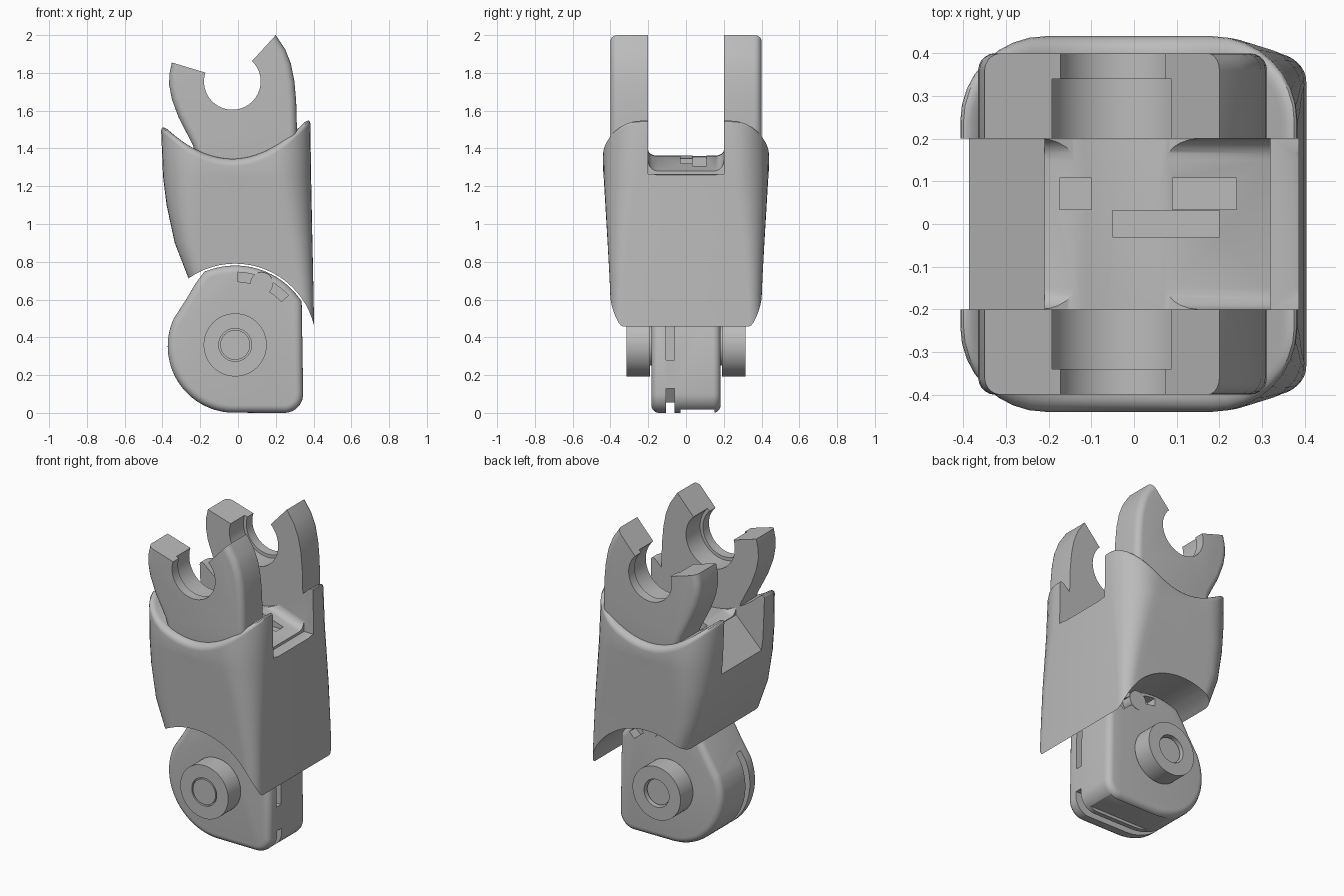
import bpy, bmesh
from math import cos, sin, radians

cube = bpy.data.objects.get("Cube")
if cube:
    bpy.data.objects.remove(cube, do_unlink=True)

GREY = (0.5, 0.5, 0.5, 1)
mat = bpy.data.materials.new("plain grey")
mat.use_nodes = True
mat.diffuse_color = GREY
mat.node_tree.nodes["Principled BSDF"].inputs["Base Color"].default_value = GREY

PIVOT = (-0.015, 0.36)
BORE = (-0.03, 1.755)


def arc(centre, r, a0, a1, n=24):
    angles = [radians(a0 + (a1 - a0) * i / n) for i in range(n + 1)]
    return [(centre[0] + r * cos(a), centre[1] + r * sin(a)) for a in angles]


def circle(centre, r, n=64):
    return arc(centre, r, 0, 360, n)[:-1]


def finish(name, bm):
    bmesh.ops.recalc_face_normals(bm, faces=bm.faces)
    me = bpy.data.meshes.new(name)
    bm.to_mesh(me)
    bm.free()
    me.materials.append(mat)
    ob = bpy.data.objects.new(name, me)
    bpy.context.collection.objects.link(ob)
    return ob


def prism(name, profile, y0, y1, bevel=0, choose=None):
    """Extrude an x-z profile along y, rounding the chosen edges."""
    bm = bmesh.new()
    ends = [[bm.verts.new((x, y, z)) for x, z in profile] for y in (y0, y1)]
    a, b = ends
    bm.faces.new(a)
    bm.faces.new(b)
    n = len(profile)
    for i in range(n):
        j = (i + 1) % n
        bm.faces.new((a[i], a[j], b[j], b[i]))
    bmesh.ops.recalc_face_normals(bm, faces=bm.faces)
    if bevel:
        edges = [e for e in bm.edges if choose(e)]
        bmesh.ops.bevel(bm, geom=edges, offset=bevel, segments=5,
                        profile=0.5, affect='EDGES', clamp_overlap=True)
    return finish(name, bm)


def box(x0, x1, y0, y1, z0, z1):
    return prism("cutter", [(x0, z0), (x1, z0), (x1, z1), (x0, z1)], y0, y1)


def cut(ob, *cutters):
    bpy.context.view_layer.objects.active = ob
    for c in cutters:
        m = ob.modifiers.new("cut", 'BOOLEAN')
        m.operation, m.solver, m.object = 'DIFFERENCE', 'EXACT', c
        bpy.ops.object.modifier_apply(modifier=m.name)
        bpy.data.objects.remove(c, do_unlink=True)


def smooth(ob):
    bpy.ops.object.select_all(action='DESELECT')
    ob.select_set(True)
    bpy.context.view_layer.objects.active = ob
    bpy.ops.object.shade_smooth_by_angle(angle=radians(35))


def on_cap(e):
    """Edges around the two end caps of a prism."""
    return abs(e.verts[0].co.y - e.verts[1].co.y) < 1e-5


# Shell: loft of rounded rectangles, ending in a dipped, rounded rim
def half_section(xl, xr, hy, r):
    left = arc((xl + r, hy - r), r, 180, 90, 8)
    right = arc((xr - r, hy - r), r, 90, 0, 8)
    x0, x1 = left[-1][0], right[0][0]
    straight = [(x0 + (x1 - x0) * i / 12, hy) for i in range(1, 12)]
    return left + straight + right


def rim(x):
    return 1.345 + 1.33 * (x + 0.03) ** 2


def make_shell():
    bm = bmesh.new()
    rings = []

    def ring(xl, xr, hy, r, height):
        half = half_section(xl, xr, hy, r)
        up = [bm.verts.new((x, y, height(x))) for x, y in half]
        low = [bm.verts.new((x, -y, height(x))) for x, y in half]
        rings.append((up, low))

    for z, xl, xr, hy, r in [(0.4, -0.15, 0.405, 0.395, 0.06), (0.6, -0.22, 0.4, 0.4, 0.07),
                             (0.72, -0.265, 0.398, 0.405, 0.085), (0.9, -0.335, 0.394, 0.415, 0.11),
                             (1.1, -0.378, 0.39, 0.427, 0.15), (1.25, -0.397, 0.387, 0.436, 0.18)]:
        ring(xl, xr, hy, r, lambda x, z=z: z)
    for i in range(6):
        a = radians(18 * i)
        inset, drop = 0.04 * (1 - cos(a)), 0.04 * (1 - sin(a))
        ring(-0.407 + inset, 0.383 - inset, 0.44 - inset, 0.2 - inset,
             lambda x, d=drop: rim(x) - d)
    for (u0, l0), (u1, l1) in zip(rings, rings[1:]):
        loop0, loop1 = u0 + l0[::-1], u1 + l1[::-1]
        for i in range(len(loop0)):
            bm.faces.new((loop0[i - 1], loop0[i], loop1[i], loop1[i - 1]))
    for up, low in (rings[0], rings[-1]):
        for i in range(len(up) - 1):
            bm.faces.new((up[i], up[i + 1], low[i + 1], low[i]))
    return finish("shell", bm)


shell = make_shell()
cut(shell,
    # hinge hollow underneath
    prism("cutter", circle(PIVOT, 0.43, 96), -0.6, 0.6),
    # central channel with filleted, ridged floor
    prism("cutter", [(-0.6, 1.245), (-0.06, 1.382), (-0.02, 1.388), (0.02, 1.378), (0.6, 1.19),
                     (0.6, 2.3), (-0.6, 2.3)], -0.2, 0.2, 0.05,
          lambda e: on_cap(e) and max(v.co.z for v in e.verts) < 1.5),
    # steeper floor at one end, lower step at the other
    prism("cutter", [(-0.6, 0.95), (-0.21, 1.34), (-0.21, 2), (-0.6, 2)], -0.2, 0.2),
    box(0.32, 0.6, -0.2, 0.2, 1.265, 2),
    # pockets in the floor
    box(-0.05, 0.2, -0.03, 0.032, 0.9, 1.6),
    box(-0.175, -0.1, 0.034, 0.108, 1.1, 1.6),
    box(0.09, 0.24, 0.034, 0.108, 1.29, 1.6))
smooth(shell)

# Fork arms: open hooks with a stepped bore
hook = ([(0.2, 2.0)] + arc(BORE, 0.15, 46, -198, 40)
        + [(-0.35, 1.855), (-0.362, 1.8), (-0.365, 1.74), (-0.35, 1.66), (-0.315, 1.565),
           (-0.24, 1.42), (-0.2, 1.28), (0.31, 1.28), (0.312, 1.5), (0.308, 1.65),
           (0.298, 1.76), (0.28, 1.85), (0.25, 1.925)])


def outer_rim(e):
    return all(abs(v.co.y) > 0.39 and
               (v.co.x - BORE[0]) ** 2 + (v.co.z - BORE[1]) ** 2 > 0.04 for v in e.verts)


for side, s in (("front", -1), ("back", 1)):
    arm = prism(side + "_fork_arm", hook, s * 0.2, s * 0.4, 0.04, outer_rim)
    cut(arm, prism("cutter", circle(BORE, 0.17), s * 0.1, s * 0.34))
    smooth(arm)

# Hinge body: rounded knuckle with a square heel
outline = (arc(PIVOT, 0.42, 33, 113) + [(-0.225, 0.685), (-0.275, 0.6)]
           + arc((-0.02, 0.353), 0.352, 155, 270, 32)
           + arc((0.245, 0.1), 0.1, 270, 360, 10))
body = prism("hinge_body", outline, -0.183, 0.183, 0.04, on_cap)
cut(body,
    # cable groove around the lower edge
    prism("cutter", arc((-0.02, 0.355), 0.3, 140, 275)
          + [(0.24, 0.055), (0.295, 0.13), (0.6, 0.13), (0.6, -0.2), (-0.7, -0.2), (-0.7, 0.55)],
          -0.105, -0.06),
    box(0.3, 0.5, -0.105, -0.06, 0.28, 0.7),
    box(-0.25, 0.3, -0.03, 0.15, -0.1, 0.018))
for s in (-1, 1):
    cut(body, prism("cutter", arc(PIVOT, 0.385, 43, 88) + arc(PIVOT, 0.335, 88, 43),
                    s * 0.12, s * 0.3))
smooth(body)

smooth(prism("stop_pin", circle((0.125, 0.685), 0.06, 40), -0.185, 0.185))

# Pivot knobs with recessed pins
for side, s, depth in (("front", -1, 0.015), ("back", 1, 0.05)):
    knob = prism(side + "_knob", circle(PIVOT, 0.167), s * 0.19, s * 0.315)
    cut(knob, prism("cutter", circle(PIVOT, 0.087), s * (0.315 - depth), s * 0.4))
    smooth(knob)
    smooth(prism(side + "_collar", circle(PIVOT, 0.11), s * 0.17, s * 0.2))
    pin_end = 0.315 if s < 0 else 0.295
    smooth(prism(side + "_pivot_pin", circle(PIVOT, 0.079), s * 0.25, s * pin_end))
